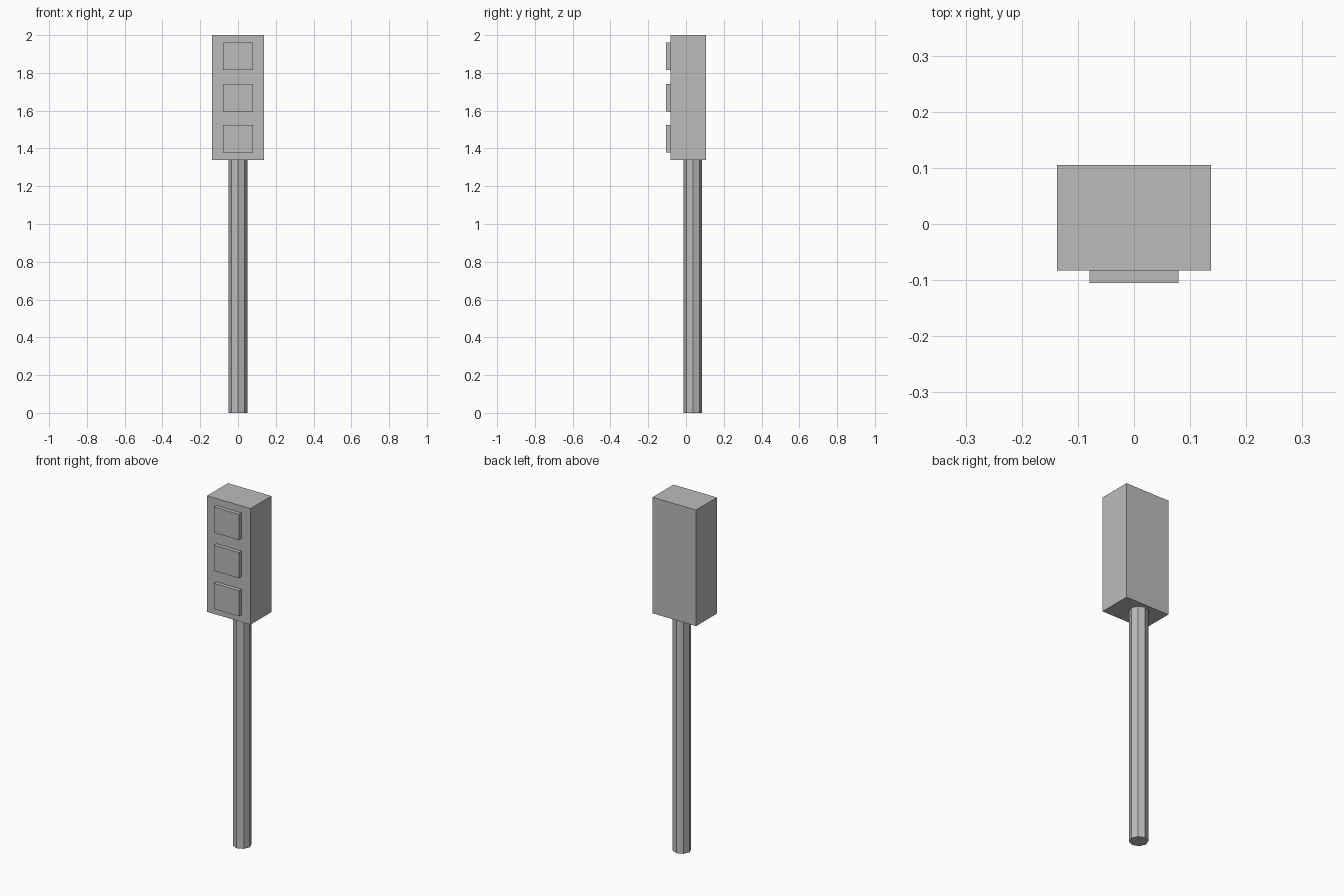
import bpy

if "Cube" in bpy.data.objects:
    bpy.data.objects.remove(bpy.data.objects["Cube"], do_unlink=True)

# Single plain grey for every part
grey = bpy.data.materials.new("light_grey")
grey.use_nodes = True
colour = (0.5, 0.5, 0.5, 1)
grey.diffuse_color = colour
grey.node_tree.nodes["Principled BSDF"].inputs["Base Color"].default_value = colour


def finish(name):
    ob = bpy.context.object
    ob.name = name
    ob.data.materials.append(grey)
    return ob


def box(name, half_width, y0, y1, z0, z1):
    bpy.ops.mesh.primitive_cube_add(size=1, location=(0, (y0 + y1) / 2, (z0 + z1) / 2))
    ob = finish(name)
    ob.scale = (half_width * 2, y1 - y0, z1 - z0)
    bpy.ops.object.transform_apply(location=False, rotation=False, scale=True)
    return ob


FRONT, BACK, LAMP_FRONT = -0.083, 0.105, -0.105
BASE, TOP = 1.338, 2.0

# Signal housing
box("housing", 0.137, FRONT, BACK, BASE, TOP)

# Three square lamps, evenly stacked on the front
for i, name in enumerate(("lower_lamp", "middle_lamp", "upper_lamp")):
    z = 1.452 + i * 0.2175
    box(name, 0.079, LAMP_FRONT, FRONT, z - 0.073, z + 0.073)

# Eight-sided pole, set towards the back of the housing
bpy.ops.mesh.primitive_cylinder_add(vertices=8, radius=0.049, depth=BASE,
                                    location=(0, 0.037, BASE / 2))
finish("pole")
